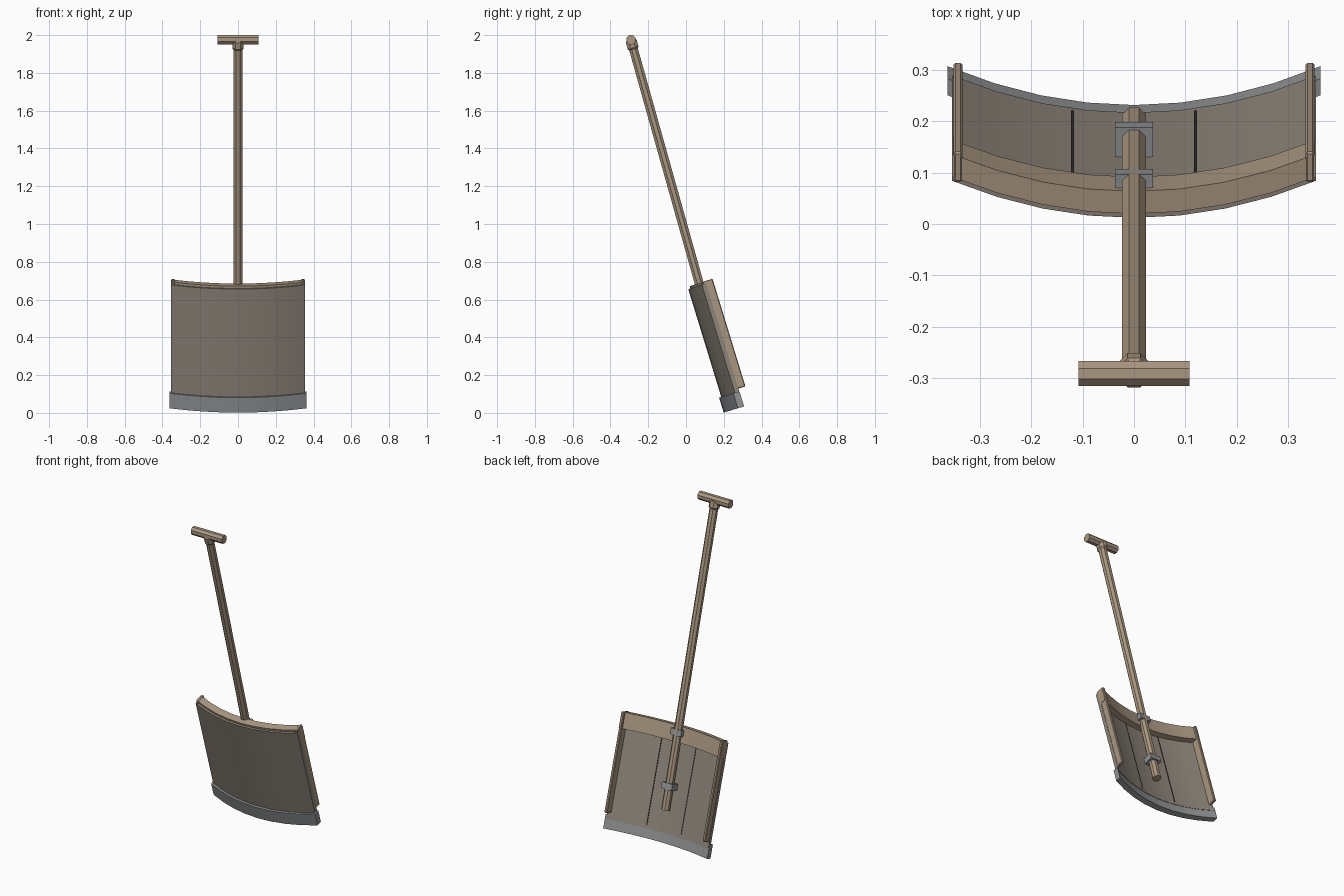
import bpy, bmesh, math
from mathutils import Matrix, Vector

if "Cube" in bpy.data.objects:
    bpy.data.objects.remove(bpy.data.objects["Cube"])


def material(name, rgb):
    m = bpy.data.materials.new(name)
    m.diffuse_color = (*rgb, 1)
    m.use_nodes = True
    m.node_tree.nodes["Principled BSDF"].inputs["Base Color"].default_value = m.diffuse_color
    return m


WOOD = material("wood", (0.40, 0.31, 0.22))
PANEL = material("weathered_panel", (0.27, 0.235, 0.195))
METAL = material("metal", (0.28, 0.29, 0.30))
DARK = material("dark_seam", (0.03, 0.028, 0.025))

# Blade frame: x across, y = depth (towards the back), z = along the blade
BLADE = Matrix.Rotation(math.radians(17), 4, 'X')
BOW = 0.6  # depth added per x squared


def finish(name, bm, matrix, mat, bevel=0, smooth=False):
    bmesh.ops.recalc_face_normals(bm, faces=bm.faces)
    if bevel:
        bmesh.ops.bevel(bm, geom=bm.edges[:], offset=bevel, segments=1, affect='EDGES')
    me = bpy.data.meshes.new(name)
    bm.to_mesh(me)
    bm.free()
    me.materials.append(mat)
    ob = bpy.data.objects.new(name, me)
    bpy.context.collection.objects.link(ob)
    ob.matrix_world = matrix
    if smooth:
        bpy.ops.object.select_all(action='DESELECT')
        ob.select_set(True)
        bpy.context.view_layer.objects.active = ob
        bpy.ops.object.shade_smooth_by_angle(angle=math.radians(30))
    return ob


def bowed_slab(name, half, n0, n1, v0, v1, mat, segs=8):
    """Curved board: rectangular section swept across x along the bow."""
    bm = bmesh.new()
    rings = []
    for i in range(segs + 1):
        x = half * (2 * i / segs - 1)
        d = BOW * x * x
        rings.append([bm.verts.new((x, n + d, v))
                      for n, v in ((n0, v0), (n1, v0), (n1, v1), (n0, v1))])
    for a, b in zip(rings, rings[1:]):
        for k in range(4):
            bm.faces.new((a[k], a[(k + 1) % 4], b[(k + 1) % 4], b[k]))
    bm.faces.new(rings[0])
    bm.faces.new(rings[-1])
    return finish(name, bm, BLADE, mat, smooth=True)


def box(name, x0, x1, n0, n1, v0, v1, mat, bevel=0):
    bm = bmesh.new()
    bmesh.ops.create_cube(bm, size=1)
    for v in bm.verts:
        v.co = ((x0 + x1) / 2 + v.co.x * (x1 - x0),
                (n0 + n1) / 2 + v.co.y * (n1 - n0),
                (v0 + v1) / 2 + v.co.z * (v1 - v0))
    return finish(name, bm, BLADE, mat, bevel)


def rod(name, a, b, rings, mat):
    """Octagonal rod from a to b; rings are (fraction, radius) pairs."""
    a, b = Vector(a), Vector(b)
    axis = (b - a).normalized()
    side = Vector((1, 0, 0)) if abs(axis.x) < 0.9 else Vector((0, 0, 1))
    other = axis.cross(side)
    bm = bmesh.new()
    loops = []
    for t, r in rings:
        c = a.lerp(b, t)
        loops.append([bm.verts.new(c + r * (math.cos(w) * side + math.sin(w) * other))
                      for w in (math.pi / 8 + k * math.pi / 4 for k in range(8))])
    for p, q in zip(loops, loops[1:]):
        for k in range(8):
            bm.faces.new((p[k], p[(k + 1) % 8], q[(k + 1) % 8], q[k]))
    bm.faces.new(loops[0])
    bm.faces.new(loops[-1])
    return finish(name, bm, Matrix.Identity(4), mat)


# Blade: panel, metal cutting edge, top beam
bowed_slab("blade_panel", 0.355, 0.203, 0.227, 0.0, 0.623, PANEL)
bowed_slab("metal_edge", 0.363, 0.191, 0.225, -0.057, 0.026, METAL)
bowed_slab("top_beam", 0.355, 0.215, 0.261, 0.54, 0.636, WOOD)

# Side rails and plank seams
for s, side in ((-1, "left"), (1, "right")):
    box(side + "_rail", s * 0.343 - 0.009, s * 0.343 + 0.009,
        0.28, 0.342, 0.042, 0.638, WOOD, 0.004)
    d = BOW * 0.12 ** 2
    box(side + "_plank_seam", s * 0.12 - 0.003, s * 0.12 + 0.003,
        0.222 + d, 0.2295 + d, 0.022, 0.545, DARK)

# Shaft and the two clamps holding it
foot, top = Vector((0, 0.204, 0.208)), Vector((0, -0.292, 1.975))
up = (top - foot).normalized()
rod("shaft", foot, top, ((0, 0.0255), (1, 0.0255)), WOOD)
box("upper_clamp", -0.037, 0.037, 0.222, 0.29, 0.581, 0.618, METAL)
box("lower_clamp", -0.037, 0.037, 0.222, 0.288, 0.262, 0.30, METAL)

# Collar and cross grip
rod("grip_collar", top - up * 0.052, top,
    ((0, 0.026), (0.15, 0.032), (0.85, 0.032), (1, 0.026)), WOOD)
rod("grip", (-0.108, -0.2915, 1.976), (0.108, -0.2915, 1.976),
    ((0, 0.0265), (1, 0.0265)), WOOD)
